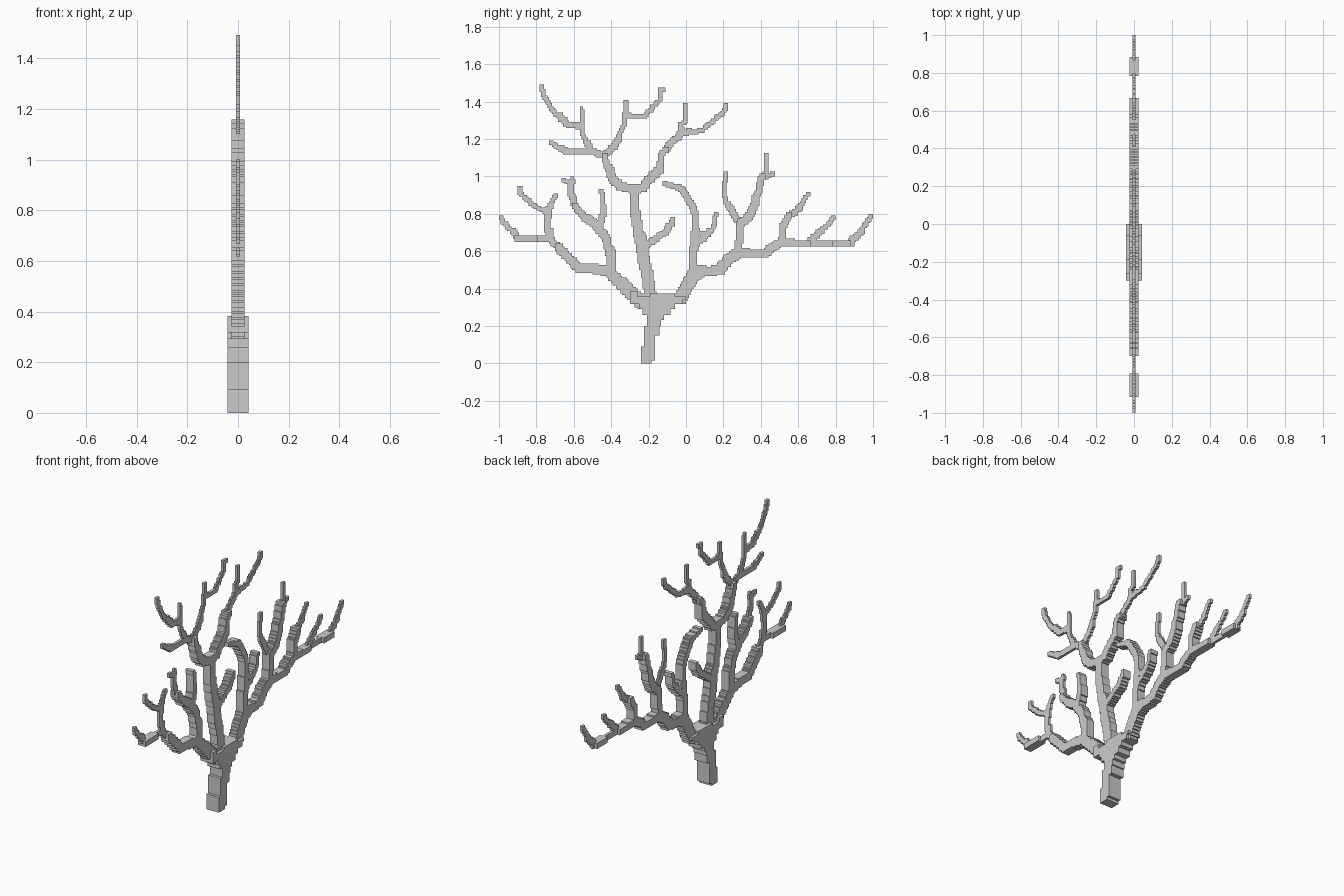
import bpy, bmesh, math

C = 1 / 120                      # grid cell
TRUNK, LIMB, TWIG = 1 / 24, 0.025, 1 / 120   # half thickness in x
parts = {}                       # name -> (half thickness, cells)
claimed = set()


def block(name, depth, y0, y1, z0, z1):
    """Add a rectangle of grid cells to a part, skipping cells already used."""
    cells = parts.setdefault(name, (depth, set()))[1]
    for i in range(round(y0 / C), round(y1 / C)):
        for k in range(max(0, round(z0 / C)), round(z1 / C)):
            if (i, k) not in claimed:
                claimed.add((i, k))
                cells.add((i, k))


def branch(name, depth, w0, w1, *pts):
    """Stepped branch: square blocks stamped along a path with tapering width."""
    lens = [math.dist(a, b) for a, b in zip(pts, pts[1:])]
    total, done = sum(lens), 0
    for a, b, n in zip(pts, pts[1:], lens):
        steps = max(1, math.ceil(n / 0.019))
        for s in range(steps + 1):
            t = s / steps
            w = w0 + (w1 - w0) * (done + n * t) / total
            y, z = a[0] + (b[0] - a[0]) * t, a[1] + (b[1] - a[1]) * t
            y0, z0 = round((y - w / 2) / C) * C, round((z - w / 2) / C) * C
            w = round(w / C) * C
            block(name, depth, y0, y0 + w, z0, z0 + w)
        done += n


def build(name, half, cells):
    """Turn the cells into one extruded flat-faced solid."""
    bm = bmesh.new()
    verts = {}

    def v(i, k):
        if (i, k) not in verts:
            verts[i, k] = bm.verts.new((-half, i * C, k * C))
        return verts[i, k]
    for i, k in cells:
        bm.faces.new((v(i, k), v(i + 1, k), v(i + 1, k + 1), v(i, k + 1)))
    out = bmesh.ops.extrude_face_region(bm, geom=bm.faces[:], use_keep_orig=True)
    moved = [g for g in out["geom"] if isinstance(g, bmesh.types.BMVert)]
    bmesh.ops.translate(bm, verts=moved, vec=(2 * half, 0, 0))
    bmesh.ops.recalc_face_normals(bm, faces=bm.faces[:])
    bmesh.ops.dissolve_limit(bm, angle_limit=0.01, verts=bm.verts[:], edges=bm.edges[:])
    me = bpy.data.meshes.new(name)
    bm.to_mesh(me)
    bm.free()
    bpy.context.collection.objects.link(bpy.data.objects.new(name, me))


# Trunk, widening to the fork
for y0, y1, z0, z1 in [(-.24, -.18, 0, .05), (-.245, -.165, .02, .09), (-.225, -.165, .09, .15),
                       (-.225, -.145, .15, .2), (-.21, -.13, .2, .23), (-.21, -.115, .23, .26),
                       (-.23, -.085, .26, .29), (-.25, -.06, .29, .32), (-.3, -.02, .32, .345),
                       (-.3, 0, .345, .36), (-.19, -.06, .36, .375), (-.3, -.26, .36, .385)]:
    block("trunk", TRUNK, y0, y1, z0, z1)

# Central stem and its two forks
n = "centre_limb"
branch(n, LIMB, .06, .05, (-.185, .34), (-.205, .45), (-.23, .58), (-.26, .74), (-.275, .85), (-.275, .93))
branch(n, LIMB, .045, .035, (-.275, .93), (-.35, .95), (-.39, .98), (-.42, 1.06), (-.435, 1.11))
branch(n, LIMB, .045, .035, (-.275, .93), (-.23, .94), (-.19, .99), (-.14, 1.04), (-.13, 1.11), (-.11, 1.14))
branch(n, LIMB, .038, .028, (-.22, .63), (-.17, .66), (-.11, .7), (-.08, .745), (-.07, .775))

# Left limb
n = "left_limb"
branch(n, LIMB, .06, .04, (-.23, .32), (-.3, .38), (-.35, .43), (-.4, .485), (-.46, .5),
       (-.57, .51), (-.63, .57), (-.68, .62))
branch(n, LIMB, .033, .033, (-.81, .67), (-.9, .67))
branch(n, LIMB, .05, .035, (-.4, .49), (-.405, .58), (-.425, .67), (-.47, .73), (-.55, .79), (-.59, .84))
branch(n, LIMB, .035, .025, (-.46, .73), (-.445, .8), (-.45, .92))

# Right limb
n = "right_limb"
branch(n, LIMB, .06, .035, (-.03, .35), (0, .41), (.04, .47), (.08, .49), (.18, .5), (.24, .57),
       (.28, .59), (.42, .59), (.49, .64), (.65, .645))
branch(n, LIMB, .033, .033, (.8, .645), (.865, .645))
branch(n, LIMB, .045, .035, (.28, .59), (.285, .66), (.285, .74), (.34, .79), (.36, .84), (.39, .93), (.41, 1))
branch(n, LIMB, .035, .033, (.51, .64), (.52, .73), (.55, .79))
branch(n, LIMB, .045, .027, (.04, .48), (.04, .6), (.05, .7), (.05, .8), (.02, .87), (-.02, .92),
       (-.05, .945), (-.11, .96))
branch(n, LIMB, .035, .025, (.05, .63), (.1, .68), (.15, .73), (.16, .795))
branch(n, LIMB, .025, .025, (.06, .7), (.09, .7))

# Upper twigs, left of the central stem
n = "upper_left_twigs"
branch(n, TWIG, .034, .028, (-.435, 1.11), (-.49, 1.13), (-.64, 1.135), (-.68, 1.16), (-.72, 1.18))
branch(n, TWIG, .032, .02, (-.51, 1.13), (-.54, 1.2), (-.56, 1.26), (-.555, 1.365))
branch(n, TWIG, .032, .026, (-.56, 1.27), (-.63, 1.27), (-.68, 1.32), (-.73, 1.38), (-.76, 1.44), (-.77, 1.48))
branch(n, TWIG, .034, .022, (-.435, 1.11), (-.385, 1.16), (-.35, 1.23), (-.325, 1.3), (-.325, 1.395))
branch(n, TWIG, .03, .022, (-.325, 1.32), (-.22, 1.32), (-.18, 1.37), (-.14, 1.41), (-.135, 1.46), (-.12, 1.465))

# Upper twigs, right of the central stem
n = "upper_right_twigs"
branch(n, TWIG, .034, .03, (-.11, 1.14), (-.07, 1.19), (-.02, 1.23))
branch(n, TWIG, .03, .025, (-.02, 1.23), (-.03, 1.28), (0, 1.3), (0, 1.38))
branch(n, TWIG, .03, .025, (-.02, 1.23), (.09, 1.25), (.15, 1.3), (.2, 1.34), (.215, 1.375))

# Lower left twigs
n = "left_twigs"
branch(n, TWIG, .036, .033, (-.68, .62), (-.73, .67), (-.9, .67))
branch(n, TWIG, .033, .025, (-.9, .67), (-.93, .71), (-.975, .755), (-.987, .775))
branch(n, TWIG, .04, .026, (-.73, .67), (-.74, .74), (-.735, .82), (-.715, .87), (-.695, .9))
branch(n, TWIG, .03, .022, (-.74, .81), (-.8, .835), (-.85, .88), (-.89, .91), (-.89, .94))
branch(n, TWIG, .035, .025, (-.59, .84), (-.62, .92), (-.62, .97), (-.65, .975))
branch(n, TWIG, .025, .02, (-.61, .94), (-.61, .99))

# Lower right twigs
n = "right_twigs"
branch(n, TWIG, .035, .033, (.65, .645), (.88, .645))
branch(n, TWIG, .033, .025, (.88, .65), (.94, .71), (.975, .76), (.987, .79))
branch(n, TWIG, .033, .025, (.67, .66), (.72, .71), (.76, .745), (.79, .78))
branch(n, TWIG, .033, .025, (.55, .79), (.61, .83), (.65, .9))
branch(n, TWIG, .035, .022, (.285, .75), (.24, .82), (.21, .88), (.205, .95), (.215, 1.01))
branch(n, TWIG, .03, .022, (.41, 1), (.43, 1.01), (.43, 1.115))
branch(n, TWIG, .025, .022, (.43, 1), (.46, 1.01))

for name, (half, cells) in parts.items():
    build(name, half, cells)
